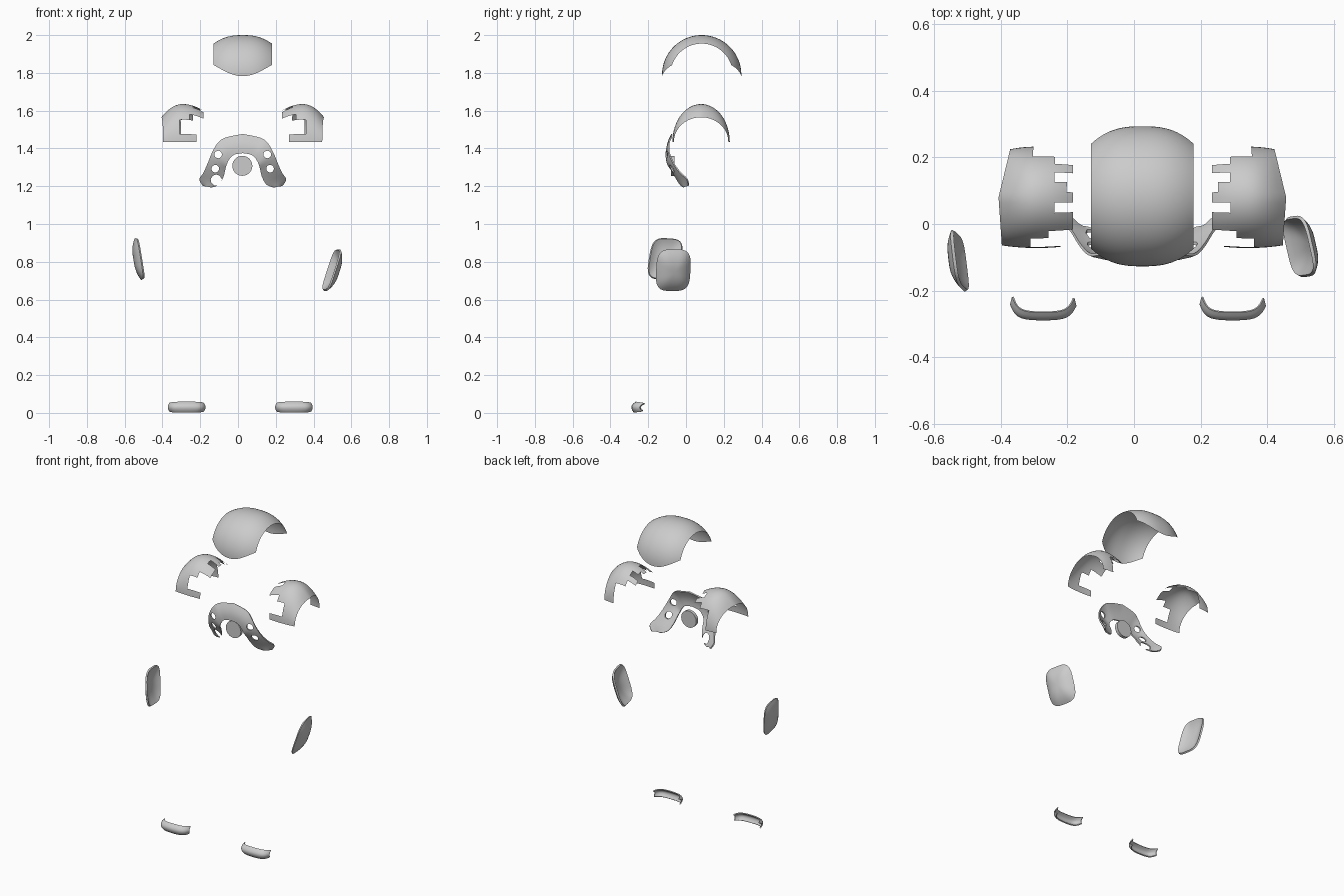
import bpy, bmesh, random
from math import sin, cos, pi, radians, copysign
from mathutils import Vector, Matrix

if "Cube" in bpy.data.objects:
    bpy.data.objects.remove(bpy.data.objects["Cube"])

MID = 0.025  # symmetry plane of the armour


def finish(ob, angle=35):
    """Apply modifiers and shade smooth by angle."""
    bpy.ops.object.select_all(action='DESELECT')
    ob.select_set(True)
    bpy.context.view_layer.objects.active = ob
    if ob.modifiers:
        bpy.ops.object.convert(target='MESH')
    bpy.ops.object.shade_smooth_by_angle(angle=radians(angle))


def surface(name, f, nu, nv, keep=None, thick=0.0, offset=0.0, cutters=()):
    """Grid surface from f(u, v), u and v in 0..1; keep(i, j) filters faces."""
    bm = bmesh.new()
    vs = [[bm.verts.new(f(i / nu, j / nv)) for j in range(nv + 1)] for i in range(nu + 1)]
    for i in range(nu):
        for j in range(nv):
            if keep is None or keep(i, j):
                bm.faces.new((vs[i][j], vs[i + 1][j], vs[i + 1][j + 1], vs[i][j + 1]))
    bmesh.ops.delete(bm, geom=[v for v in bm.verts if not v.link_faces], context='VERTS')
    bmesh.ops.remove_doubles(bm, verts=bm.verts, dist=1e-5)
    bmesh.ops.recalc_face_normals(bm, faces=bm.faces)
    me = bpy.data.meshes.new(name)
    bm.to_mesh(me)
    bm.free()
    ob = bpy.data.objects.new(name, me)
    bpy.context.collection.objects.link(ob)
    if thick:
        m = ob.modifiers.new("thickness", 'SOLIDIFY')
        m.thickness, m.offset = thick, offset
    for c in cutters:
        m = ob.modifiers.new("hole", 'BOOLEAN')
        m.operation, m.object, m.solver = 'DIFFERENCE', c, 'EXACT'
    finish(ob)
    return ob


def cylinder_y(name, x, y, z, r, depth, n=32):
    bm = bmesh.new()
    bmesh.ops.create_cone(bm, cap_ends=True, segments=n, radius1=r, radius2=r, depth=depth,
                          matrix=Matrix.Translation((x, y, z)) @ Matrix.Rotation(pi / 2, 4, 'X'))
    me = bpy.data.meshes.new(name)
    bm.to_mesh(me)
    bm.free()
    ob = bpy.data.objects.new(name, me)
    bpy.context.collection.objects.link(ob)
    return ob


def spline(pts, t):
    """Catmull-Rom point at t in 0..1."""
    n = len(pts) - 1
    i = min(int(t * n), n - 1)
    s = t * n - i
    p = [Vector(pts[max(0, min(n, k))]) for k in (i - 1, i, i + 1, i + 2)]
    return 0.5 * (2 * p[1] + (p[2] - p[0]) * s + (2 * p[0] - 5 * p[1] + 4 * p[2] - p[3]) * s * s
                  + (3 * p[1] - p[0] - 3 * p[2] + p[3]) * s ** 3)


# Head shell: crescent arch running front to back
def head(u, v):
    a = 2 * u - 1
    r = 0.21 - 0.045 * abs(a) ** 2.5
    th = radians(92 - 20 * a * a) * (2 * v - 1)
    return (MID + 0.154 * a, 0.083 + r * sin(th), 1.79 + r * cos(th))


surface("head_shell", head, 24, 40)


# Shoulder shells: arches with ragged inner edges and broken gaps
random.seed(7)
COLS, ROWS = 12, 30
ragged = [random.choice((0, 0, 1, 3, 3, 4)) for _ in range(ROWS // 2)]


def shoulder_keep(i, j):
    z = 1.44 + 0.2 * sin(pi * (j + 0.5) / ROWS)
    x = 0.235 + 0.22 * (i + 0.5) / COLS
    if z < 1.55 and x < 0.37:
        front = j < ROWS / 2
        return front and z < 1.49 and x > 0.27
    return i >= ragged[j // 2]


for side, label in ((1, "right"), (-1, "left")):
    def shoulder(u, v, side=side):
        th = pi * v
        k = (u - 0.5) / 0.5
        h = 0.2 - (0.07 if k > 0 else 0.035) * k * k
        w = 0.152 - 0.008 * k * k
        reach = 0.223 - (0.035 * max(0, -cos(th)) + 0.01 * max(0, cos(th))) * u
        return (MID + side * (0.208 + reach * u), 0.08 - w * cos(th), 1.435 + h * sin(th))
    surface("shoulder_shell_" + label, shoulder, COLS, ROWS, shoulder_keep)

# Chest collar: arched ribbon with rounded lobes, pierced by round holes
OUTER = [(0, -.075, 1.475), (.09, -.08, 1.456), (.13, -.09, 1.43), (.16, -.09, 1.38),
         (.185, -.065, 1.32), (.207, -.03, 1.272), (.228, .005, 1.238), (.208, .015, 1.203)]
INNER = [(0, -.1, 1.375), (.045, -.1, 1.367), (.07, -.1, 1.345), (.085, -.095, 1.315),
         (.093, -.075, 1.285), (.102, -.055, 1.25), (.125, -.03, 1.21), (.165, -.01, 1.195)]


def collar(u, v):
    s = 2 * u - 1
    a, b = spline(OUTER, abs(s)), spline(INNER, abs(s))
    p = a.lerp(b, v)
    return (MID + copysign(p.x, s), p.y - 0.008 * sin(pi * v), p.z)


cutters = []
for s in (-1, 1):
    for dx, z in ((.13, 1.368), (.145, 1.293)):
        cutters.append(cylinder_y("hole_cutter", MID + s * dx, -0.06, z, 0.02, 0.3, 20))
cutters.append(cylinder_y("break_cutter", -0.115, -0.06, 1.232, 0.03, 0.3, 9))
surface("chest_collar", collar, 64, 8, thick=0.008, cutters=cutters)
for c in cutters:
    bpy.data.objects.remove(c)

# Chest disc in the middle of the collar
finish(cylinder_y("chest_disc", 0.023, -0.07, 1.308, 0.053, 0.02))


# Forearm guards: dished rounded-rectangle pads
def guard(name, centre, up, across, bulge):
    c, up, across = Vector(centre), Vector(up) / 2, Vector(across) / 2
    n = across.cross(up).normalized()
    if n.x * c.x < 0:
        n = -n

    def f(u, v):
        t = 2 * pi * v
        a = copysign(abs(cos(t)) ** 0.55, cos(t)) * u
        b = copysign(abs(sin(t)) ** 0.55, sin(t)) * u
        return c + across * a + up * b + n * bulge * (1 - u ** 2.6)
    surface(name, f, 8, 48, thick=0.01)


guard("forearm_guard_right", (.495, -.068, .757), (.07, .01, .215), (-.04, .175, 0), .035)
guard("forearm_guard_left", (-.522, -.11, .815), (-.035, .035, .215), (-.02, .165, -.01), .025)

# Toe caps: curved strips with a bulging section
TOE = [(-.097, -.234, .034), (-.082, -.262, .034), (-.055, -.276, .034), (0, -.28, .034),
       (.055, -.276, .034), (.082, -.262, .034), (.097, -.238, .034)]
for x, label in ((-0.272, "left"), (0.296, "right")):
    def toe(u, v, x=x):
        p = spline(TOE, u)
        h = 0.018 + 0.009 * sin(pi * u) ** 0.5 if 0 < u < 1 else 0.018
        t = 2 * v - 1
        back = 0.022 * t * t * (1 if t > 0 else 0.6)
        return (x + p.x * (1 - 0.06 * t * t), p.y - 0.006 + back, p.z - 0.004 + h * t)
    surface("toe_cap_" + label, toe, 24, 8, thick=0.006)
